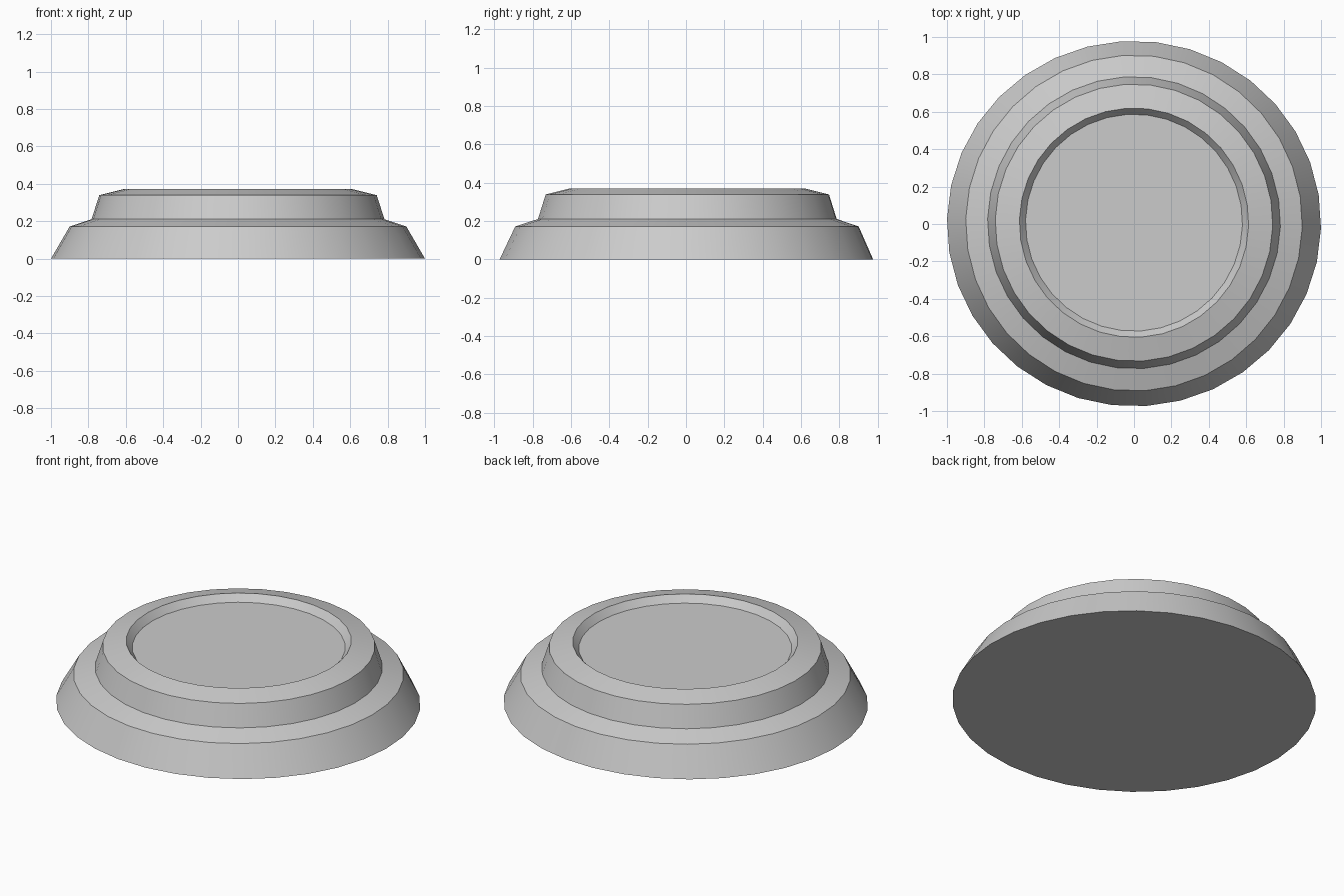
import bpy, bmesh, math

if "Cube" in bpy.data.objects:
    bpy.data.objects.remove(bpy.data.objects["Cube"])

SEG = 34
# rings: x radius, y radius, y centre, z, twist in degrees
rings = [
    (1.0, 0.977, 0.002, 0.0, -1.5),
    (0.90, 0.898, 0.005, 0.172, -1.5),
    (0.783, 0.781, 0.007, 0.211, -1.5),
    (0.742, 0.741, 0.007, 0.339, -1.5),
    (0.613, 0.613, 0.007, 0.371, -1.5),
    (0.58, 0.58, 0.007, 0.331, -1.5),
]

# stepped round base with a shallow recess in its top
bm = bmesh.new()
loops = []
for rx, ry, cy, z, twist in rings:
    angles = [2 * math.pi * i / SEG + math.radians(twist) for i in range(SEG)]
    loops.append([bm.verts.new((rx * math.cos(a), cy + ry * math.sin(a), z)) for a in angles])
for low, high in zip(loops, loops[1:]):
    for i in range(SEG):
        j = (i + 1) % SEG
        bm.faces.new((low[i], low[j], high[j], high[i]))

# underside and recess floor
bm.faces.new(loops[0][::-1])
bm.faces.new(loops[-1])
bmesh.ops.recalc_face_normals(bm, faces=bm.faces)

mesh = bpy.data.meshes.new("stepped_base")
bm.to_mesh(mesh)
bm.free()
base = bpy.data.objects.new("stepped_base", mesh)
bpy.context.collection.objects.link(base)
bpy.context.view_layer.objects.active = base
base.select_set(True)
bpy.ops.object.shade_smooth_by_angle(angle=math.radians(25))
